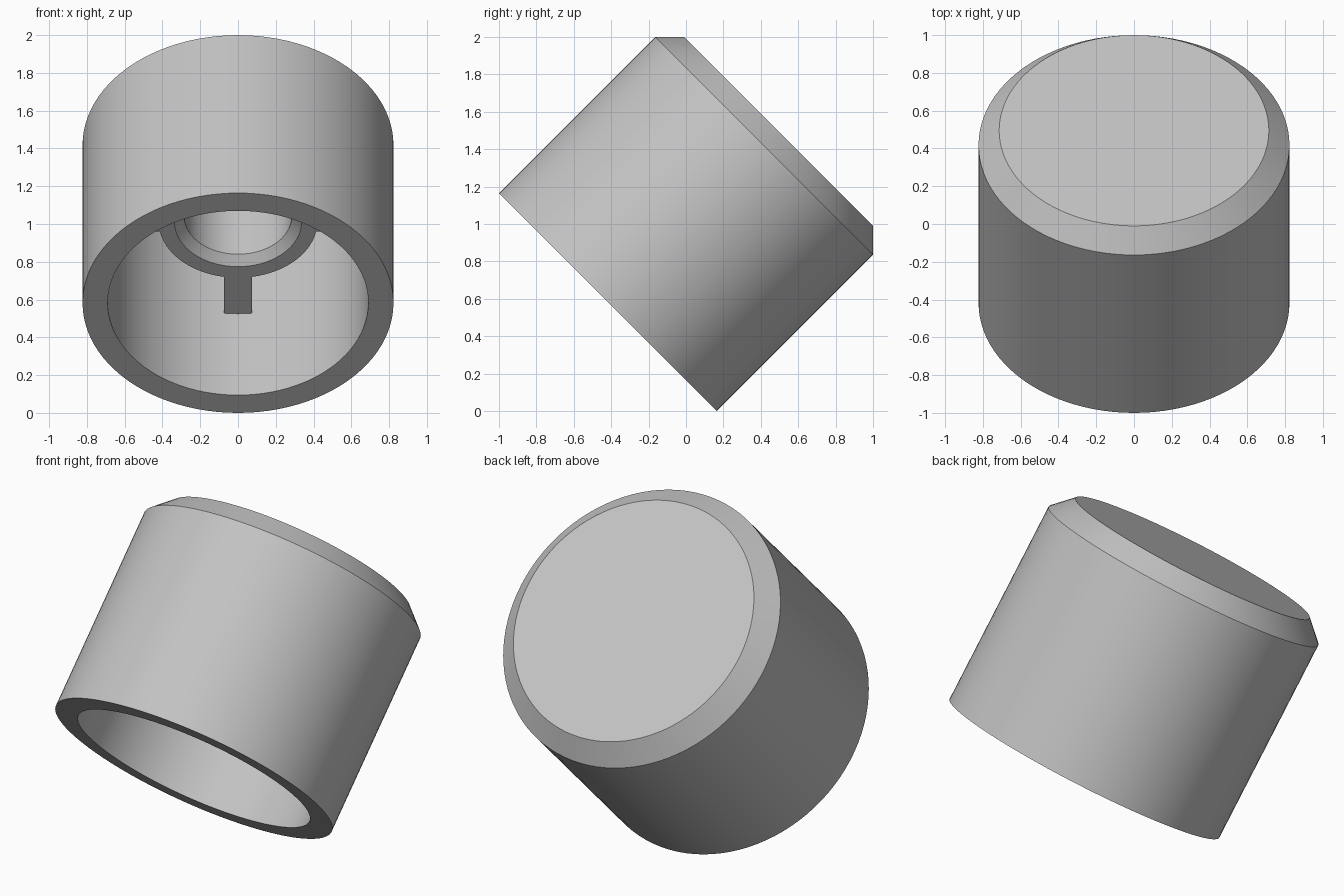
import bpy, bmesh, math
from mathutils import Matrix, Vector

default = bpy.data.objects.get("Cube")
if default:
    bpy.data.objects.remove(default, do_unlink=True)

# One plain grey for the whole cap
grey = bpy.data.materials.new("light grey")
grey.use_nodes = True
colour = (0.55, 0.55, 0.55, 1)
grey.diffuse_color = colour
grey.node_tree.nodes["Principled BSDF"].inputs["Base Color"].default_value = colour

# The cap's axis leans back 45 degrees; local z = 0 is the open rim
TILT = Matrix.Translation((0, -0.418, 0.582)) @ Matrix.Rotation(math.radians(-45), 4, "X")
SEGMENTS = 96
WALL_IN, HUB_LOW, CEILING = 0.69, 0.609, 1.16


def finish(name, bm, smooth):
    bmesh.ops.recalc_face_normals(bm, faces=bm.faces)
    mesh = bpy.data.meshes.new(name)
    bm.to_mesh(mesh)
    bm.free()
    mesh.materials.append(grey)
    obj = bpy.data.objects.new(name, mesh)
    bpy.context.collection.objects.link(obj)
    obj.matrix_world = TILT
    if smooth:
        bpy.ops.object.select_all(action="DESELECT")
        obj.select_set(True)
        bpy.context.view_layer.objects.active = obj
        bpy.ops.object.shade_smooth_by_angle(angle=math.radians(25))
    return obj


def lathe(name, profile, closed=False):
    bm = bmesh.new()
    verts = [bm.verts.new((r, 0, z)) for r, z in profile]
    edges = [bm.edges.new(pair) for pair in zip(verts, verts[1:])]
    if closed:
        edges.append(bm.edges.new((verts[-1], verts[0])))
    bmesh.ops.spin(bm, geom=verts + edges, cent=(0, 0, 0), axis=(0, 0, 1),
                   angle=math.tau, steps=SEGMENTS, use_merge=True)
    bmesh.ops.remove_doubles(bm, verts=bm.verts, dist=0.0001)
    return finish(name, bm, True)


# Hollow outer shell with a chamfered closed end
lathe("cap_shell", [(0, CEILING), (WALL_IN, CEILING), (WALL_IN, 0), (0.823, 0),
                    (0.823, 1.182), (0.714, 1.291), (0, 1.291)])

# Inner socket with a chamfered mouth
lathe("socket", [(0.285, CEILING), (0.285, 0.65), (0.337, HUB_LOW),
                 (0.42, HUB_LOW), (0.42, CEILING)], closed=True)

# Four ribs joining the socket to the shell
inner, outer = 0.39, WALL_IN + 0.02
for i, side in enumerate(("left", "back", "right", "front")):
    bm = bmesh.new()
    bmesh.ops.create_cube(bm, size=1)
    bmesh.ops.scale(bm, verts=bm.verts, vec=(outer - inner, 0.146, CEILING - HUB_LOW))
    bmesh.ops.translate(bm, verts=bm.verts,
                        vec=Vector(((inner + outer) / 2, 0, (CEILING + HUB_LOW) / 2)))
    bmesh.ops.rotate(bm, verts=bm.verts, cent=(0, 0, 0),
                     matrix=Matrix.Rotation(i * math.pi / 2, 3, "Z"))
    finish(side + "_rib", bm, False)
